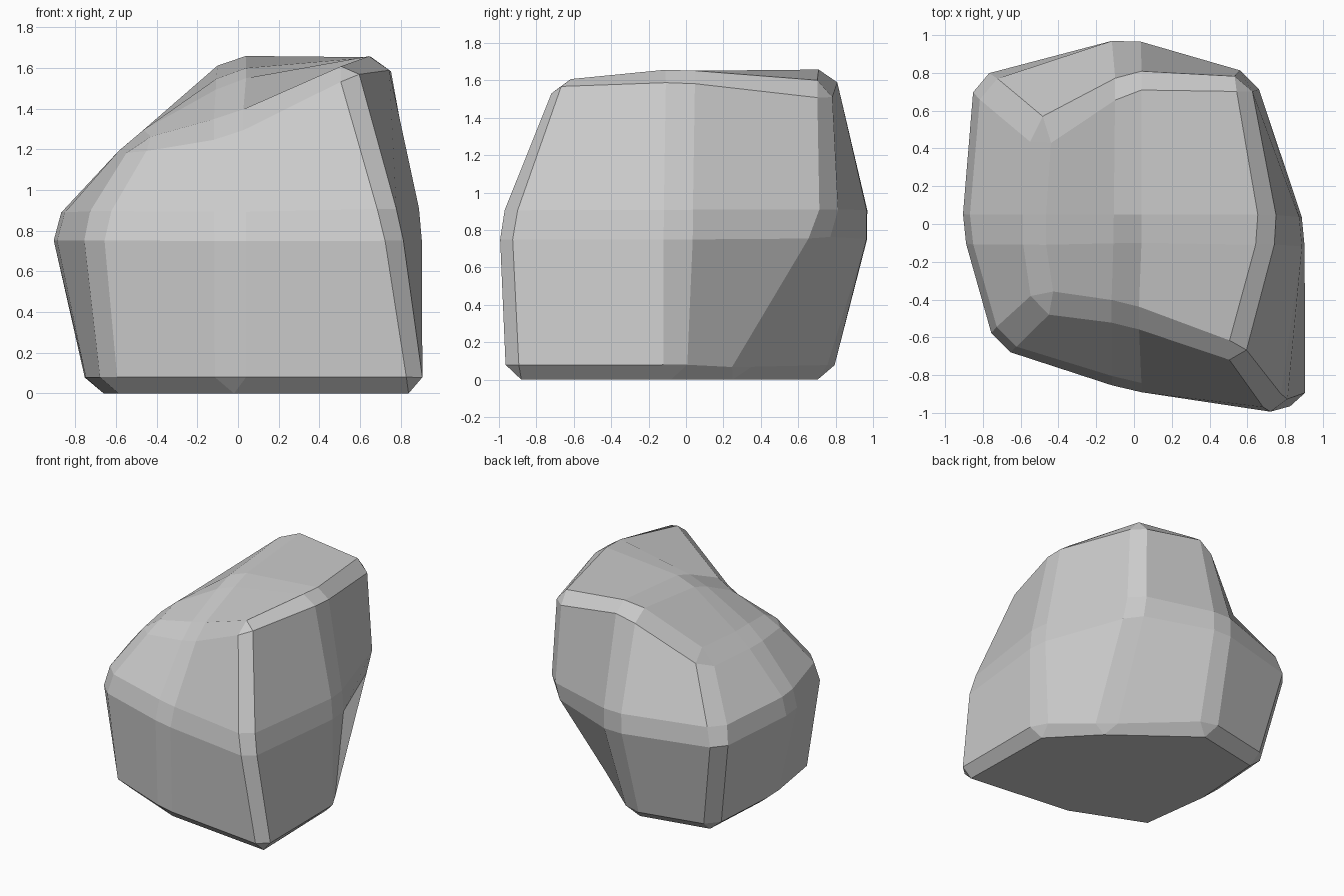
import bpy, bmesh

if "Cube" in bpy.data.objects:
    bpy.data.objects.remove(bpy.data.objects["Cube"], do_unlink=True)

# Stone colour
stone = bpy.data.materials.new("stone_grey")
stone.use_nodes = True
grey = (0.6, 0.6, 0.6, 1)
stone.diffuse_color = grey
stone.node_tree.nodes["Principled BSDF"].inputs["Base Color"].default_value = grey

# Rings of eight corners, counter-clockwise from the front right-hand corner (-x, -y)
base = [(-.66, -.60, 0), (-.04, -.86, 0), (.92, -.97, 0), (.90, -.04, 0),
        (.50, .25, 0), (-.07, .79, 0), (-.70, .66, 0), (-.74, 0, 0)]
waist = [(-.74, -.66, .83), (-.04, -.88, .83), (.79, -1.01, .83), (.915, -.04, .83),
         (.64, .79, .83), (-.04, 1.01, .83), (-.86, .79, .83), (-.93, -.03, .83)]
crown = [(-.50, -.43, 1.25), (-.04, -.48, 1.32), (.55, -.72, 1.64), (.75, -.03, 1.67),
         (.61, .78, 1.58), (-.04, .79, 1.68), (-.49, .48, 1.25), (-.54, -.03, 1.25)]

bm = bmesh.new()
rings = [[bm.verts.new(p) for p in ring] for ring in (base, waist, crown)]

# Sides
for low, high in zip(rings, rings[1:]):
    for i in range(8):
        j = (i + 1) % 8
        bm.faces.new((low[i], low[j], high[j], high[i]))

# Top made of four quads round a middle point, underside as one flat face
top = rings[2]
peak = bm.verts.new((-.04, -.03, 1.58))
for i in range(0, 8, 2):
    bm.faces.new((top[i - 1], top[i], top[i + 1], peak))
bm.faces.new(rings[0][::-1])

# Chipped edges
bmesh.ops.bevel(bm, geom=bm.edges[:], offset=.08, offset_type='OFFSET',
                segments=1, profile=.5, affect='EDGES', clamp_overlap=True)
bmesh.ops.recalc_face_normals(bm, faces=bm.faces[:])

mesh = bpy.data.meshes.new("boulder")
bm.to_mesh(mesh)
bm.free()
mesh.materials.append(stone)
boulder = bpy.data.objects.new("boulder", mesh)
bpy.context.collection.objects.link(boulder)
